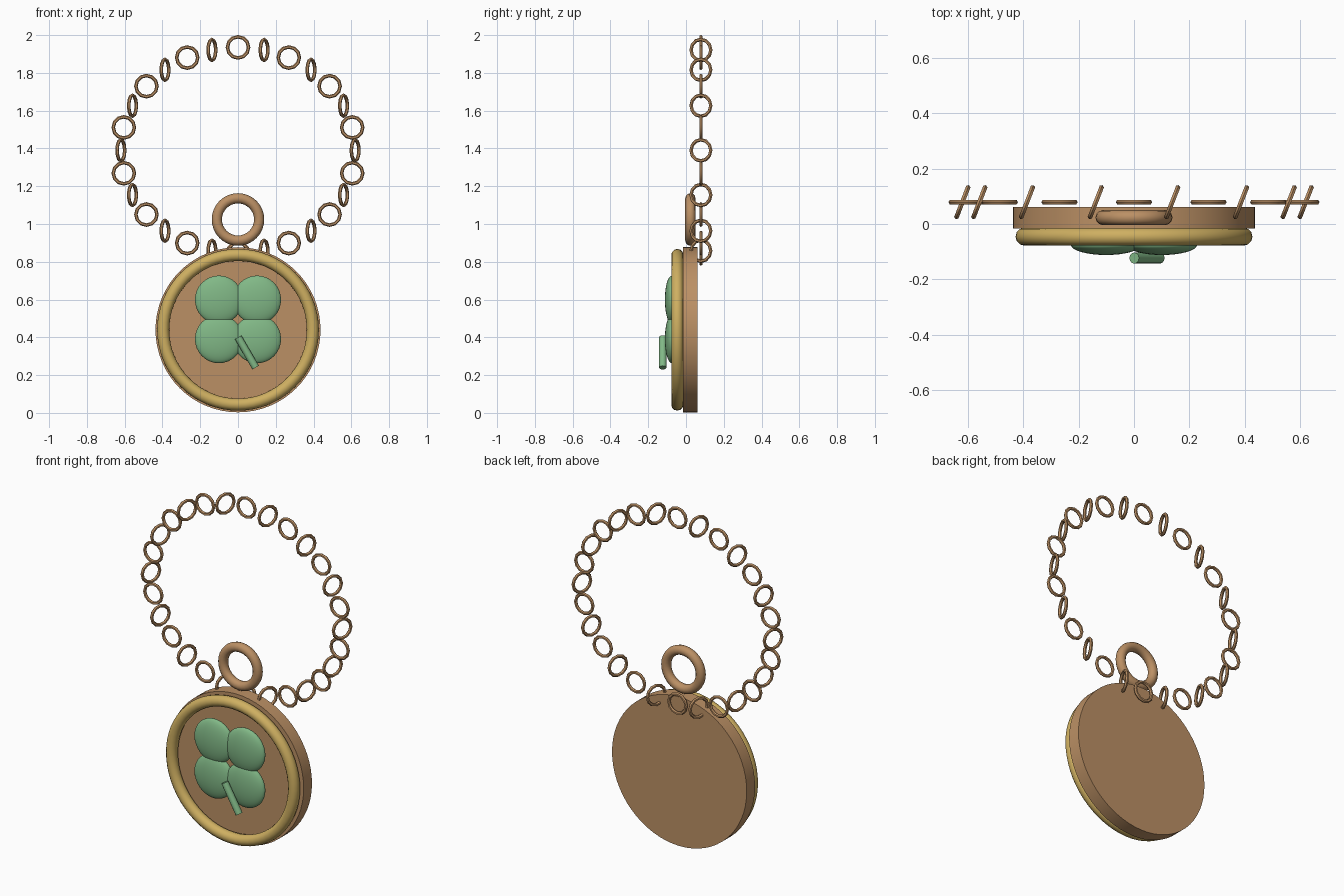
import bpy
from math import sin, cos, pi, radians

if "Cube" in bpy.data.objects:
    bpy.data.objects.remove(bpy.data.objects["Cube"])


def material(name, rgb):
    m = bpy.data.materials.new(name)
    m.diffuse_color = (*rgb, 1)
    m.use_nodes = True
    m.node_tree.nodes["Principled BSDF"].inputs["Base Color"].default_value = m.diffuse_color
    return m


BRONZE = material("bronze", (0.50, 0.28, 0.13))
GOLD = material("gold", (0.62, 0.43, 0.12))
GREEN = material("green", (0.22, 0.48, 0.24))


def finish(name, mat, angle=40):
    o = bpy.context.object
    o.name = name
    o.data.materials.append(mat)
    bpy.ops.object.shade_smooth_by_angle(angle=radians(angle))
    return o


def ring(name, mat, loc, major, minor, segs, sides, turn=0):
    # torus standing upright in the XZ plane, turned about z
    bpy.ops.mesh.primitive_torus_add(location=loc, rotation=(pi / 2, 0, turn),
                                     major_radius=major, minor_radius=minor,
                                     major_segments=segs, minor_segments=sides)
    return finish(name, mat)


# medallion disc, gold rim and hanging ring
bpy.ops.mesh.primitive_cylinder_add(vertices=64, radius=0.437, depth=0.077,
                                    location=(0, 0.023, 0.44), rotation=(pi / 2, 0, 0))
finish("medallion_disc", BRONZE)
ring("medallion_rim", GOLD, (0, -0.046, 0.44), 0.396, 0.032, 64, 12)
ring("hanging_ring", BRONZE, (0, 0.023, 1.024), 0.112, 0.027, 32, 12)

# four clover leaves
for sx in (-1, 1):
    for sz in (-1, 1):
        bpy.ops.mesh.primitive_uv_sphere_add(segments=32, ring_count=16, radius=1,
                                             location=(sx * 0.101, -0.075, 0.495 + sz * 0.104))
        bpy.context.object.scale = (0.127, 0.037, 0.128)
        finish("clover_leaf", GREEN)

# clover stem
bpy.ops.mesh.primitive_cylinder_add(vertices=12, radius=0.02, depth=0.185,
                                    location=(0.047, -0.123, 0.32),
                                    rotation=(0, radians(-30), 0))
finish("clover_stem", GREEN)

# chain of alternating links around an oval
COUNT = 28
for i in range(COUNT):
    a = 2 * pi * i / COUNT
    ring("chain_link", BRONZE, (0.62 * sin(a), 0.079, 1.39 + 0.545 * cos(a)),
         0.056, 0.0095, 12, 6, 1.2 * (i % 2))
